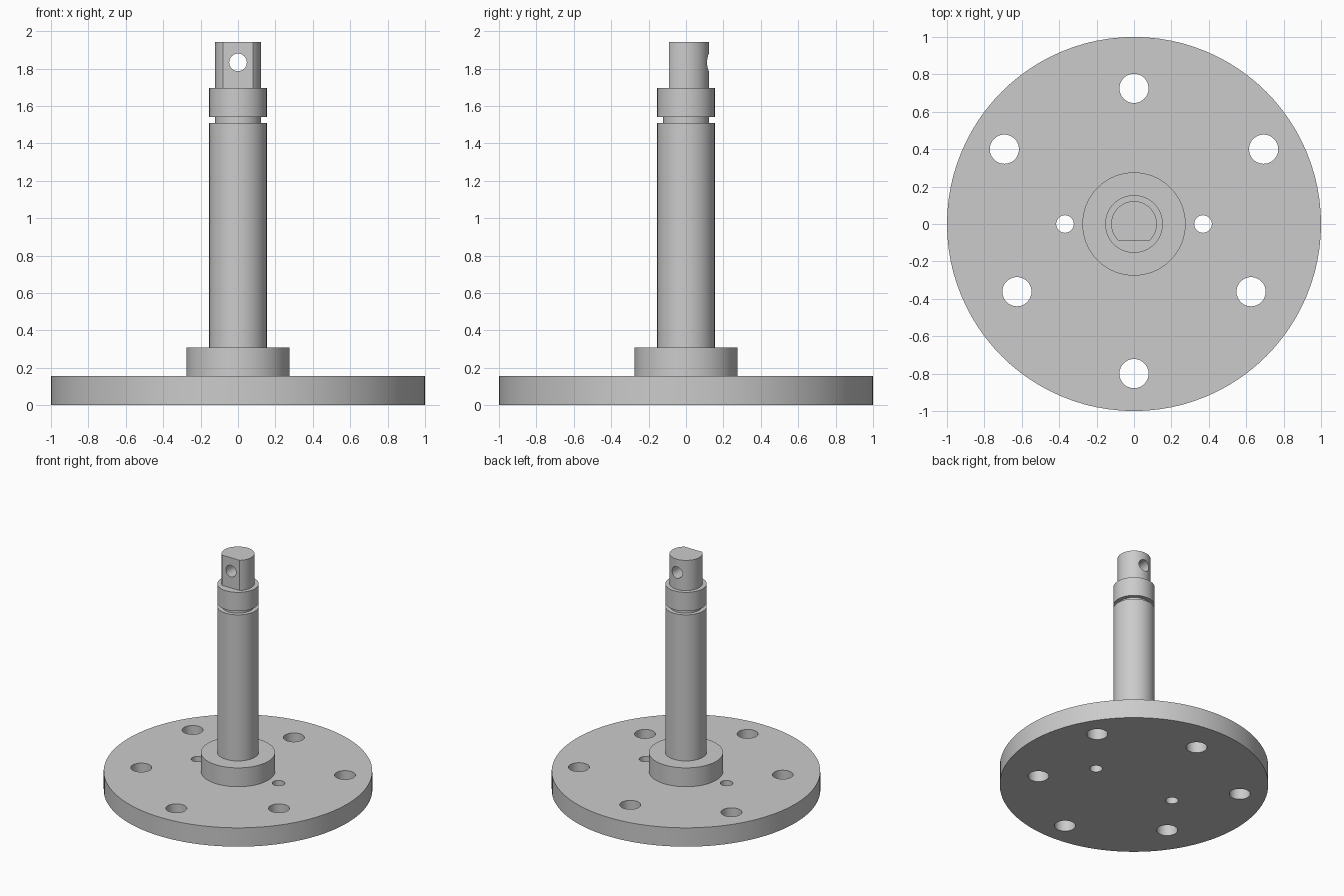
import bpy, bmesh, math
from mathutils import Matrix

if "Cube" in bpy.data.objects:
    bpy.data.objects.remove(bpy.data.objects["Cube"])

SEGMENTS = 96


def make_object(name, bm):
    mesh = bpy.data.meshes.new(name)
    bm.to_mesh(mesh)
    bm.free()
    obj = bpy.data.objects.new(name, mesh)
    bpy.context.collection.objects.link(obj)
    return obj


def lathe(name, profile):
    """Revolve (radius, z) points around the z axis."""
    bm = bmesh.new()
    verts = [bm.verts.new((r, 0, z)) for r, z in profile]
    edges = [bm.edges.new(pair) for pair in zip(verts, verts[1:])]
    bmesh.ops.spin(bm, geom=verts + edges, axis=(0, 0, 1), cent=(0, 0, 0),
                   angle=math.tau, steps=SEGMENTS, use_duplicate=False)
    bmesh.ops.remove_doubles(bm, verts=bm.verts, dist=1e-4)
    bmesh.ops.recalc_face_normals(bm, faces=bm.faces)
    return make_object(name, bm)


def add_drill(bm, location, radius, depth, rotation=Matrix()):
    bmesh.ops.create_cone(bm, cap_ends=True, segments=48, radius1=radius,
                          radius2=radius, depth=depth,
                          matrix=Matrix.Translation(location) @ rotation)


# Flange, hub, shaft, ring groove, collar and tip as one turned solid
spindle = lathe("flanged_spindle", [
    (0, 0), (1, 0), (1, 0.155),
    (0.276, 0.155), (0.276, 0.31),
    (0.154, 0.31), (0.154, 1.51),
    (0.122, 1.51), (0.122, 1.54),
    (0.154, 1.54), (0.154, 1.695),
    (0.122, 1.695), (0.122, 1.943), (0, 1.943)])

cut = bmesh.new()

# Flange bolt holes and the two small pin holes
bolts = [(0, 0.725), (0, -0.80)]
pins = []
for side in (-1, 1):
    bolts += [(side * 0.693, 0.40), (side * 0.626, -0.362)]
    pins.append((side * 0.369, 0))
for holes, radius in ((bolts, 0.078), (pins, 0.047)):
    for x, y in holes:
        add_drill(cut, (x, y, 0.08), radius, 0.4)
cutters = [make_object("flange_hole_cutter", cut)]

# Flat on the front of the tip
cut = bmesh.new()
bmesh.ops.create_cube(cut, size=1, matrix=Matrix.Translation((0, -0.192, 1.895))
                      @ Matrix.Diagonal((0.5, 0.2, 0.4, 1)))
cutters.append(make_object("tip_flat_cutter", cut))

# Cross hole through the tip
cut = bmesh.new()
add_drill(cut, (0, 0, 1.833), 0.047, 0.6, Matrix.Rotation(math.pi / 2, 4, 'X'))
cutters.append(make_object("cross_hole_cutter", cut))

# Cut, then remove the cutters
bpy.context.view_layer.objects.active = spindle
spindle.select_set(True)
for cutter in cutters:
    mod = spindle.modifiers.new("cut", 'BOOLEAN')
    mod.operation = 'DIFFERENCE'
    mod.solver = 'EXACT'
    mod.object = cutter
    # The flat's box also spans the collar height, so keep it above the shoulder
    if cutter.name == "tip_flat_cutter":
        for v in cutter.data.vertices:
            v.co.z = max(v.co.z, 1.695)
    bpy.ops.object.modifier_apply(modifier=mod.name)
    bpy.data.objects.remove(cutter)

bpy.ops.object.shade_smooth_by_angle(angle=math.radians(30))
